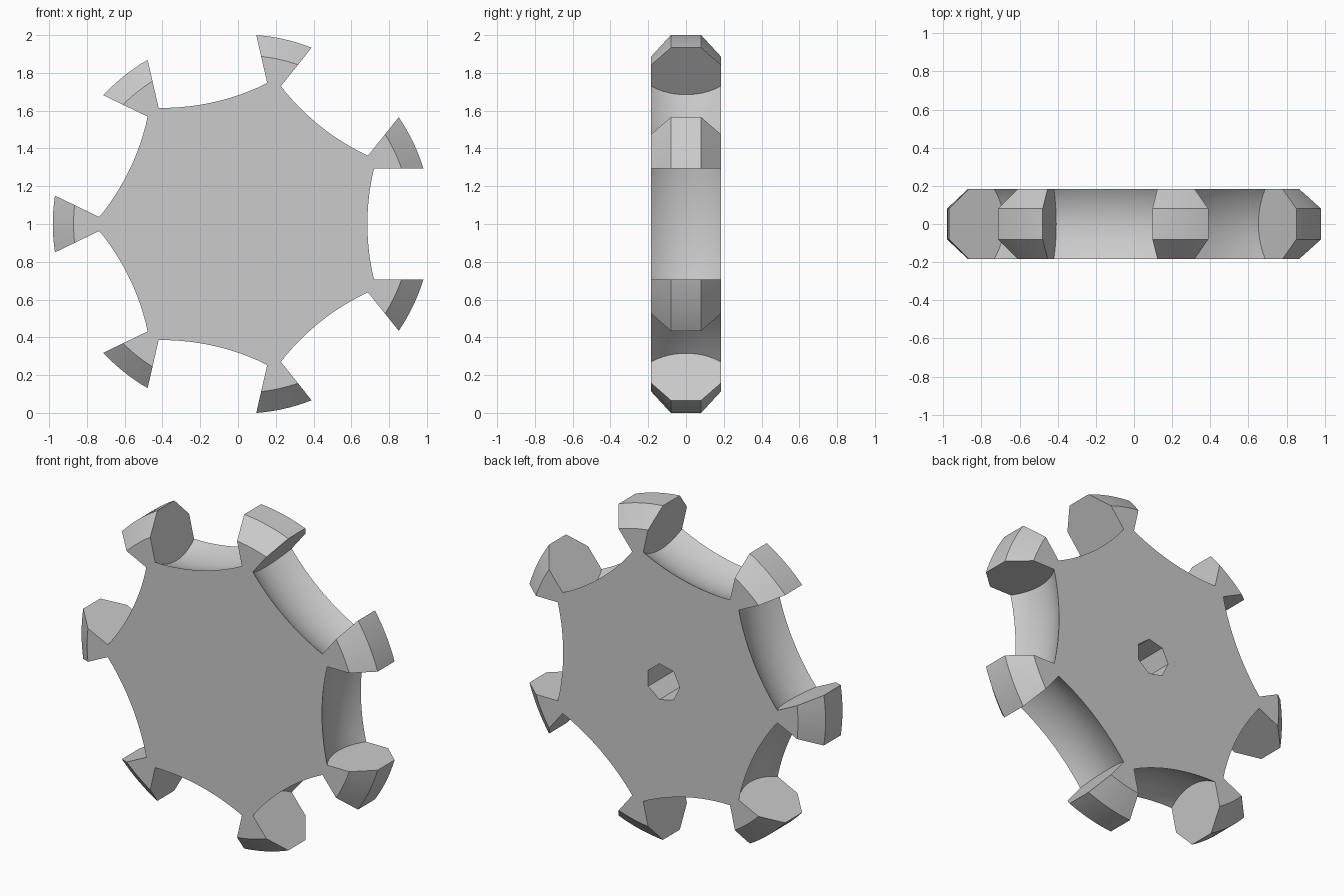
import bpy, bmesh, math
from mathutils import Matrix, Vector

cube = bpy.data.objects.get("Cube")
if cube:
    bpy.data.objects.remove(cube, do_unlink=True)

TEETH = 7
STEP = 2 * math.pi / TEETH
RADIUS, HALF_DEPTH = 1.003, 0.184
ROLLER_AXIS, ROLLER_HALF = 0.961, 0.295
ROLLER_MID, ROLLER_END = 0.351, 0.321


def lathe(bm, profile, sides, matrix):
    """Revolve (radius, height) points about local z and cap both ends."""
    rings = []
    for r, h in profile:
        ring = []
        for i in range(sides):
            a = math.pi + 2 * math.pi * i / sides
            ring.append(bm.verts.new(matrix @ Vector((r * math.cos(a), r * math.sin(a), h))))
        rings.append(ring)
    for low, high in zip(rings, rings[1:]):
        for i in range(sides):
            j = (i + 1) % sides
            bm.faces.new((low[i], low[j], high[j], high[i]))
    bm.faces.new(rings[0][::-1])
    bm.faces.new(rings[-1])


def make_object(name, bm):
    bmesh.ops.recalc_face_normals(bm, faces=bm.faces[:])
    mesh = bpy.data.meshes.new(name)
    bm.to_mesh(mesh)
    bm.free()
    obj = bpy.data.objects.new(name, mesh)
    bpy.context.collection.objects.link(obj)
    return obj


centre = Matrix.Translation((0.0225, 0, 1.0))
axle_turn = Matrix.Rotation(-math.pi / 2, 4, 'X')

# Disc with bevelled rim
bm = bmesh.new()
lathe(bm, [(0.893, -HALF_DEPTH), (RADIUS, -0.08), (RADIUS, 0.08), (0.893, HALF_DEPTH)],
      168, centre @ axle_turn)
wheel = make_object("wheel_body", bm)

# Barrel-shaped roller pockets between the teeth
bm = bmesh.new()
barrel = []
for i in range(17):
    t = i / 8 - 1
    barrel.append((ROLLER_MID - (ROLLER_MID - ROLLER_END) * t * t, ROLLER_HALF * t))
for k in range(TEETH):
    turn = Matrix.Rotation(k * STEP, 4, 'Y')
    lathe(bm, barrel, 64, centre @ turn @ Matrix.Translation((ROLLER_AXIS, 0, 0)))

# Blind axle socket in the back
lathe(bm, [(0.11, -0.12), (0.11, 0.3)], TEETH, centre @ axle_turn)
cutter = make_object("pocket_cutter", bm)
cutter.hide_render = True

cut = wheel.modifiers.new("pockets", 'BOOLEAN')
cut.operation = 'DIFFERENCE'
cut.solver = 'EXACT'
cut.object = cutter
bpy.ops.object.select_all(action='DESELECT')
wheel.select_set(True)
bpy.context.view_layer.objects.active = wheel
bpy.ops.object.modifier_apply(modifier=cut.name)
bpy.data.objects.remove(cutter, do_unlink=True)

# Plain grey finish
grey = bpy.data.materials.new("light_grey")
grey.use_nodes = True
colour = (0.6, 0.6, 0.6, 1)
grey.diffuse_color = colour
grey.node_tree.nodes["Principled BSDF"].inputs["Base Color"].default_value = colour
wheel.data.materials.clear()
wheel.data.materials.append(grey)
bpy.ops.object.shade_smooth_by_angle(angle=math.radians(30))
